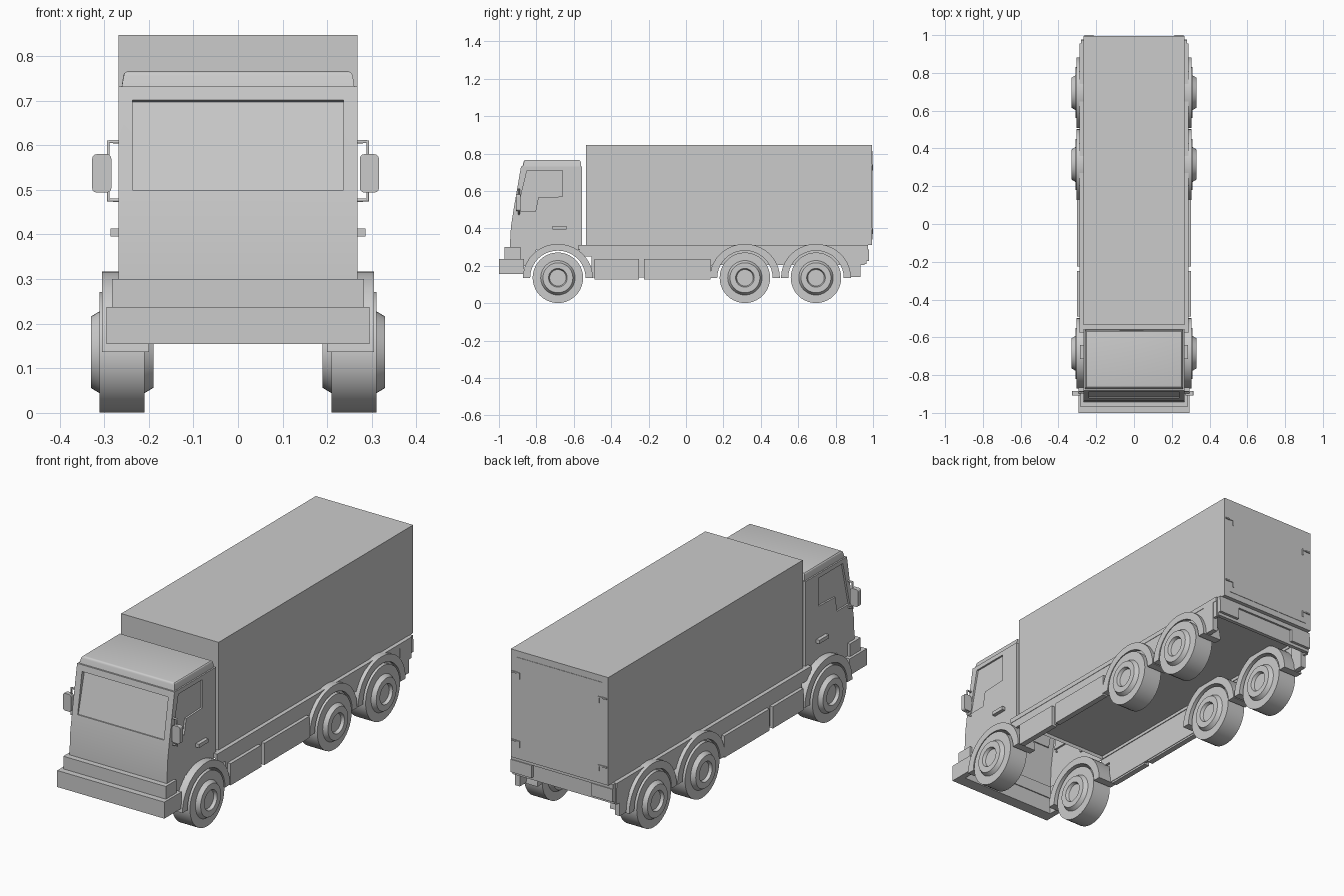
import bpy, bmesh, math

if "Cube" in bpy.data.objects:
    bpy.data.objects.remove(bpy.data.objects["Cube"])

GREY = (0.6, 0.6, 0.6, 1)
mat = bpy.data.materials.new("plain grey")
mat.use_nodes = True
mat.diffuse_color = GREY
mat.node_tree.nodes["Principled BSDF"].inputs["Base Color"].default_value = GREY


def smooth_shade(obj):
    bpy.ops.object.select_all(action="DESELECT")
    obj.select_set(True)
    bpy.context.view_layer.objects.active = obj
    bpy.ops.object.shade_smooth_by_angle(angle=math.radians(28))


def finish(name, bm, smooth=False):
    bmesh.ops.recalc_face_normals(bm, faces=bm.faces)
    mesh = bpy.data.meshes.new(name)
    bm.to_mesh(mesh)
    bm.free()
    mesh.materials.append(mat)
    obj = bpy.data.objects.new(name, mesh)
    bpy.context.collection.objects.link(obj)
    if smooth:
        smooth_shade(obj)
    return obj


def box(name, x, y, z, bevel=0):
    bm = bmesh.new()
    bmesh.ops.create_cube(bm, size=1)
    for v in bm.verts:
        v.co = [(a + b) / 2 + c * (b - a) for c, (a, b) in zip(v.co, (x, y, z))]
    if bevel:
        # Round only the corners seen from the front
        edges = [e for e in bm.edges if abs(e.verts[0].co.y - e.verts[1].co.y) > .001]
        bmesh.ops.bevel(bm, geom=edges, offset=bevel, segments=3,
                        affect="EDGES", profile=.5)
    return finish(name, bm)


def extrude_x(name, profile, x0, x1, smooth=False):
    """Side profile of (y, z) points pulled across from x0 to x1."""
    bm = bmesh.new()
    face = bm.faces.new([bm.verts.new((x0, y, z)) for y, z in profile])
    for v in bmesh.ops.extrude_face_region(bm, geom=[face])["geom"]:
        if isinstance(v, bmesh.types.BMVert):
            v.co.x = x1
    return finish(name, bm, smooth)


def lathe(name, profile, x, y, z, sides=40):
    """Row of (offset along x, radius) points spun around the axle."""
    bm = bmesh.new()
    rings = []
    for i in range(sides):
        a = math.tau * i / sides
        rings.append([bm.verts.new((x + o, y + r * math.cos(a), z + r * math.sin(a)))
                      for o, r in profile])
    for i in range(sides):
        a, b = rings[i], rings[(i + 1) % sides]
        for j in range(len(profile) - 1):
            bm.faces.new((a[j], a[j + 1], b[j + 1], b[j]))
    bm.faces.new([r[0] for r in rings])
    bm.faces.new([r[-1] for r in rings])
    return finish(name, bm, True)


def cut(obj, cutter):
    mod = obj.modifiers.new("cut", "BOOLEAN")
    mod.operation = "DIFFERENCE"
    mod.solver = "EXACT"
    mod.object = cutter
    deps = bpy.context.evaluated_depsgraph_get()
    mesh = bpy.data.meshes.new_from_object(obj.evaluated_get(deps))
    obj.modifiers.clear()
    obj.data = mesh
    bpy.data.objects.remove(cutter)


def pipe(name, points, radius):
    curve = bpy.data.curves.new(name, "CURVE")
    curve.dimensions = "3D"
    curve.bevel_depth = radius
    curve.bevel_resolution = 1
    curve.use_fill_caps = True
    line = curve.splines.new("POLY")
    line.points.add(len(points) - 1)
    for p, co in zip(line.points, points):
        p.co = (*co, 1)
    curve.materials.append(mat)
    obj = bpy.data.objects.new(name, curve)
    bpy.context.collection.objects.link(obj)


def span(side, a, b):
    return tuple(sorted((side * a, side * b)))


# Cab shell with recessed windscreen and door windows, open underneath
cab = extrude_x("cab", [(-.555, .285), (-.555, .732), (-.882, .732), (-.922, .5),
                        (-.936, .41), (-.942, .3), (-.942, .2), (-.85, .2), (-.8, .285)],
                -.268, .268)
cut(cab, extrude_x("windscreen_cutter", [(-.99, .5), (-.916, .5), (-.868, .697), (-.99, .725)],
                   -.237, .237))
window = [(-.85, .71), (-.66, .71), (-.66, .57), (-.79, .565), (-.805, .49), (-.903, .49)]
for s in (-1, 1):
    cut(cab, extrude_x("window_cutter", window, s * .259, s * .3))
bm = bmesh.new()
bm.from_mesh(cab.data)
under = [f for f in bm.faces if f.normal.z < -.3 and f.calc_center_median().z < .29]
bmesh.ops.delete(bm, geom=under, context="FACES")
bm.to_mesh(cab.data)
bm.free()
smooth_shade(cab)

# Roof cap with rounded edges
bm = bmesh.new()
bmesh.ops.create_cube(bm, size=1)
for v in bm.verts:
    top = v.co.z > 0
    v.co = ((.256 if top else .261) * (1 if v.co.x > 0 else -1),
            (-.564 if top else -.56) if v.co.y > 0 else (-.866 if top else -.874),
            .766 if top else .73)
bmesh.ops.bevel(bm, geom=[e for e in bm.edges if all(v.co.z > .75 for v in e.verts)],
                offset=.01, segments=3, affect="EDGES", profile=.5)
finish("cab_roof", bm, True)

# Front bumper and the step above it, with side returns
box("front_bumper", (-.295, .295), (-1, -.94), (.155, .237))
box("bumper_step", (-.282, .282), (-.97, -.935), (.237, .3))
for s in (-1, 1):
    box("bumper_return", span(s, .265, .295), (-.94, -.865), (.155, .237))
    box("step_return", span(s, .262, .282), (-.935, -.885), (.237, .3))

# Cargo body, floor and rear doors
box("cargo_body", (-.268, .268), (-.535, .994), (.31, .847))
box("chassis_floor", (-.275, .275), (-.575, .955), (.303, .311))
box("rear_doors", (-.235, .235), (.985, .996), (.34, .815))
for s in (-1, 1):
    for z in (.395, .735):
        box("door_hinge", span(s, .215, .262), (.988, 1), (z, z + .007))
        box("hinge_plate", span(s, .215, .221), (.988, 1), (z - .025, z))

# Rear beam and sill
box("rear_beam", (-.28, .28), (.945, .964), (.21, .29))
box("rear_sill", (-.28, .28), (.94, .974), (.287, .31))

WHEELS = (-.685, .315, .695)
AXLE = .136
RIM = [(.05, .135), (.05, .092), (.07, .08), (.07, .05), (.055, .044)]
TYRE = [(-o, r) for o, r in reversed(RIM)] + RIM

for s in (-1, 1):
    # Wheels and arched mudguards
    for y in WHEELS:
        lathe("wheel", TYRE, s * .26, y, AXLE)
        arch = [(y + ry * math.cos(math.pi * t / 20), AXLE + rz * math.sin(math.pi * t / 20))
                for ry, rz, steps in ((.187, .181, range(21)),
                                      (.148, .145, range(20, -1, -1)))
                for t in steps]
        extrude_x("mudguard", arch, s * .2, s * .305, True)

    # Side skirts, rear lamps and mud flaps
    box("skirt_rail", span(s, .268, .288), (-.575, .955), (.288, .311))
    box("skirt_panel", span(s, .272, .286), (-.505, .14), (.137, .3))
    box("skirt_front", span(s, .272, .286), (-.57, -.5), (.25, .3))
    box("skirt_rear", span(s, .272, .286), (.135, .955), (.205, .3))
    box("rear_lamp", span(s, .165, .28), (.96, .978), (.225, .288))
    box("mud_flap", span(s, .262, .288), (.86, .932), (.14, .3))

    # Storage lockers
    box("short_locker", span(s, .275, .303), (-.49, -.25), (.128, .236))
    box("long_locker", span(s, .275, .303), (-.225, .13), (.128, .236))

    # Door handle, mirror and mirror bracket; the right mirror sits further out
    box("door_handle", span(s, .26, .286), (-.715, -.64), (.395, .413))
    out = .011 if s < 0 else 0
    box("mirror", span(s, .273 + out, .316 + out), (-.908, -.885), (.494, .58), .01)
    pipe("mirror_bracket", [(s * x, -.893, z) for x, z in
                            ((.262, .477), (.291, .477), (.291, .608), (.262, .608))], .005)
